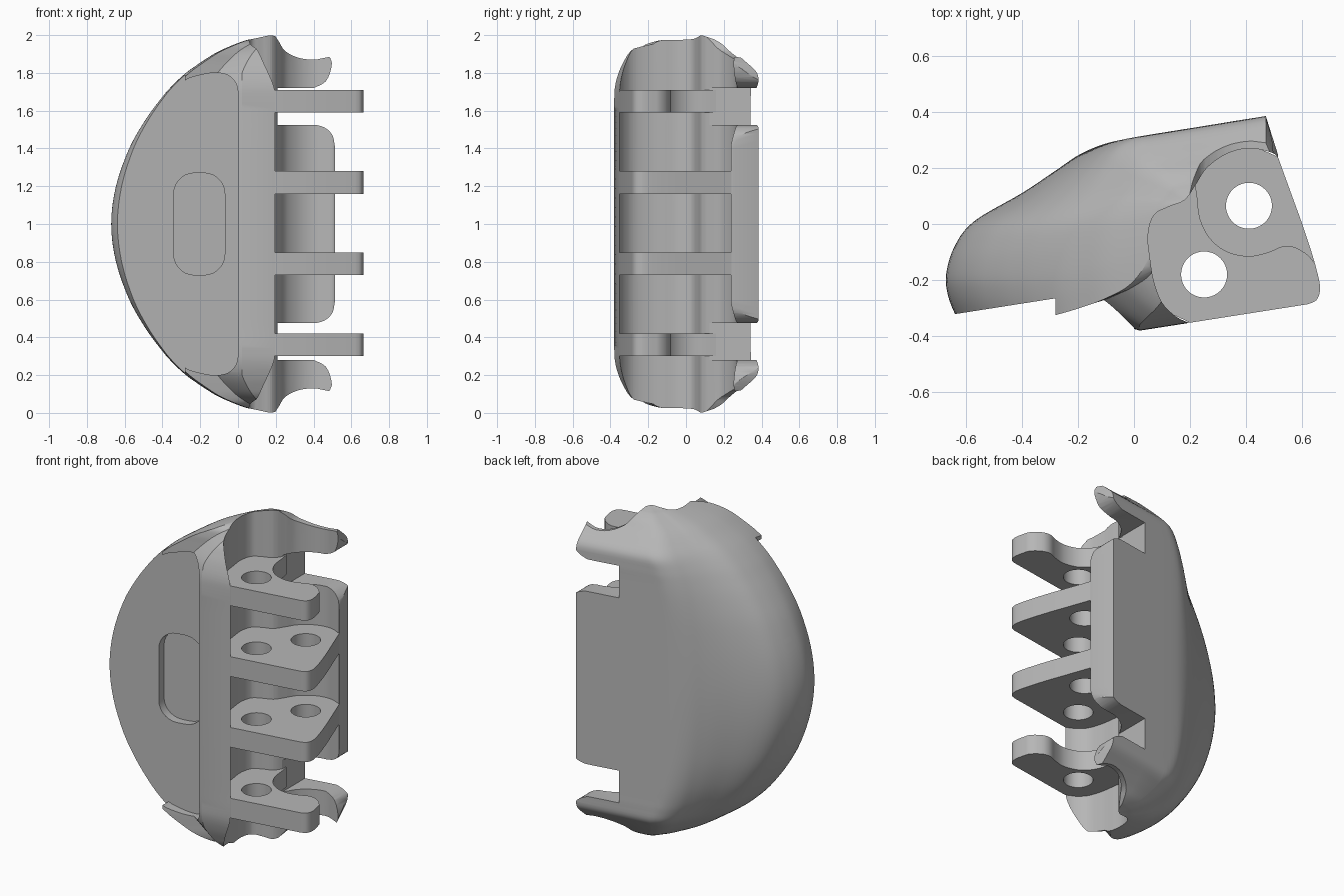
import bpy
import bmesh
import math
from mathutils import Vector

cube = bpy.data.objects.get("Cube")
if cube:
    bpy.data.objects.remove(cube, do_unlink=True)

grey = bpy.data.materials.new("plain grey")
grey.use_nodes = True
grey.diffuse_color = (0.47, 0.47, 0.47, 1)
grey.node_tree.nodes["Principled BSDF"].inputs["Base Color"].default_value = grey.diffuse_color


def spline(points, steps=5):
    """Smooth curve through points of any dimension."""
    p = [Vector(q) for q in points]
    p = [p[0]] + p + [p[-1]]
    out = []
    for a, b, c, d in zip(p, p[1:], p[2:], p[3:]):
        for i in range(steps):
            t = i / steps
            out.append(b + (c - a) * (t / 2)
                       + (a * 2 - b * 5 + c * 4 - d) * (t * t / 2)
                       + (b * 3 - a - c * 3 + d) * (t ** 3 / 2))
    return [tuple(v) for v in out] + [tuple(p[-1])]


def loft(name, rings):
    """Closed solid through rings with equal point counts."""
    bm = bmesh.new()
    rows = [[bm.verts.new(co) for co in ring] for ring in rings]
    for low, high in zip(rows, rows[1:]):
        for i in range(len(low)):
            j = (i + 1) % len(low)
            bm.faces.new((low[i], low[j], high[j], high[i]))
    bm.faces.new(rows[0][::-1])
    bm.faces.new(rows[-1])
    bmesh.ops.recalc_face_normals(bm, faces=bm.faces)
    mesh = bpy.data.meshes.new(name)
    bm.to_mesh(mesh)
    bm.free()
    mesh.materials.append(grey)
    obj = bpy.data.objects.new(name, mesh)
    bpy.context.collection.objects.link(obj)
    return obj


def upright(name, outline, low, high):
    return loft(name, [[(x, y, z) for x, y in outline] for z in (low, high)])


def crosswise(name, outline, back):
    """Front-view outline pushed from the front to a back surface."""
    return loft(name, [[(x, -1, z) for x, z in outline],
                       [(x, back(x), z) for x, z in outline]])


def cut(target, cutter):
    cutter.hide_render = True
    mod = target.modifiers.new("cut", "BOOLEAN")
    mod.operation, mod.solver, mod.object = "DIFFERENCE", "EXACT", cutter
    bpy.context.view_layer.objects.active = target
    bpy.ops.object.modifier_apply(modifier=mod.name)
    bpy.data.objects.remove(cutter, do_unlink=True)


def smooth(obj, angle):
    bpy.ops.object.select_all(action="DESELECT")
    obj.select_set(True)
    bpy.context.view_layer.objects.active = obj
    bpy.ops.object.shade_smooth_by_angle(angle=math.radians(angle))


def panel_plane(x):
    return -0.32 + 0.157 * (x + 0.63)


# Body: plan outline that shrinks toward both ends
plan = spline([(-.63, -.34), (-.662, -.26), (-.67, -.18), (-.64, -.08), (-.57, .01),
               (-.4, .11), (-.28, .19), (-.19, .25), (-.09, .29), (.05, .317)])
plan += [(.2, .341), (.47, .385), (.56, .1), (.3, -.336), (.2, -.352), (.02, -.38)]
plan += [(-.12, -.34), (-.28, -.29)]

# Height from the middle, leftmost x, front depth and back depth
half = [(0, -.67, 1, 1), (.2, -.645, 1, 1), (.4, -.575, 1, 1), (.55, -.49, 1, 1),
        (.66, -.41, 1, 1), (.73, -.35, .99, 1), (.8, -.275, .95, .97),
        (.86, -.19, .89, .77), (.91, -.11, .82, .58), (.95, -.02, .7, .43),
        (.975, .05, .48, .28), (.985, .1, .18, .18), (1, .17, .02, .02)]
levels = [(-h, x, f, b) for h, x, f, b in half[:0:-1]] + half


def body_ring(h, left, front, back):
    pivot = -.1 + .3 * h ** 4
    scale = (pivot - left) / (pivot + .67)
    ring = []
    for x, y in plan:
        if x < pivot:
            x = pivot + (x - pivot) * scale
        y = .08 + (y - .08) * (front if y < .08 else back)
        ring.append((x, y, 1 + h))
    return ring


body = loft("body_shell", [body_ring(*level) for level in spline(levels, 4)])

# Hinge pocket, open to the side and at both ends
pocket = spline([(.2, -.354), (.15, -.33), (.1, -.28), (.07, -.2), (.057, -.12), (.05, -.04),
                 (.07, .03), (.12, .06), (.18, .085), (.22, .14), (.26, .2), (.33, .25),
                 (.41, .27), (.49, .255), (.515, .235)])
pocket += [(.9, .2), (.9, -.6), (.2, -.6)]
cut(body, upright("pocket_cutter", pocket, -.2, 2.2))

# Side edge: hooked ears at both ends and a rounded flange between
edge = [(.2, 2.2)]
edge += spline([(.2, 1.99), (.22, 1.96), (.25, 1.915), (.32, 1.88), (.4, 1.87), (.46, 1.88),
                (.49, 1.88), (.495, 1.83), (.465, 1.755), (.4, 1.72)], 3)
edge += [(.21, 1.72), (.21, 1.525)]
edge += spline([(.41, 1.525), (.46, 1.51), (.5, 1.47), (.513, 1.41)], 3)
edge += [(x, 2 - z) for x, z in edge[::-1]]
cut(body, crosswise("edge_cutter", edge + [(.9, -.2), (.9, 2.2)], lambda x: 1))

# Sunken flat panel in the front, with a rounded finger slot
corner = spline([(-.28, 1.76), (-.25, 1.775), (-.17, 1.795), (-.1, 1.8), (-.04, 1.78),
                 (-.005, 1.73), (0, 1.66)], 3)
border = [(-.9, 2.2), (-.28, 2.2)] + corner
border += [(x, 2 - z) for x, z in border[::-1]]
cut(body, crosswise("panel_cutter", border, panel_plane))

slot = []
for k, (sx, sz) in enumerate([(1, 1), (-1, 1), (-1, -1), (1, -1)]):
    for i in range(8):
        a = math.pi / 2 * (k + i / 7)
        slot.append((-.205 + sx * .025 + .11 * math.cos(a),
                     1 + sz * .16 + .11 * math.sin(a)))
cut(body, crosswise("slot_cutter", slot, lambda x: panel_plane(x) + .05))
smooth(body, 28)

# Hinge plates: short ones at the ends, full ones in the middle
root = [(.1, .08), (.03, .04), (.03, -.15), (.09, -.3), (.2, -.352)]
tip = spline([(.62, -.286), (.65, -.272), (.663, -.24), (.66, -.2), (.645, -.14)], 3)
full = root + tip + spline([(.63, -.09), (.6, 0), (.56, .11), (.513, .24)], 3)
full += [(.41, .285), (.3, .265), (.2, .18)]
notch = spline([(.62, -.11), (.575, -.083), (.53, -.08), (.48, -.1), (.41, -.115), (.33, -.098),
                (.27, -.05), (.235, .02), (.225, .1), (.215, .16)], 3)
short = root + tip + notch + [(.15, .12)]


def hinge_plate(name, outline, low, holes):
    plate = upright(name, outline, low, low + .12)
    for x, y in holes:
        ring = [(x + .082 * math.cos(i * math.pi / 20), y + .082 * math.sin(i * math.pi / 20))
                for i in range(40)]
        cut(plate, upright("hole_cutter", ring, low - .1, low + .22))
    smooth(plate, 28)


inner, outer = (.25, -.18), (.41, .065)
hinge_plate("lower_end_plate", short, .3, [inner])
hinge_plate("lower_middle_plate", full, .73, [inner, outer])
hinge_plate("upper_middle_plate", full, 1.16, [inner, outer])
hinge_plate("upper_end_plate", short, 1.59, [inner])
